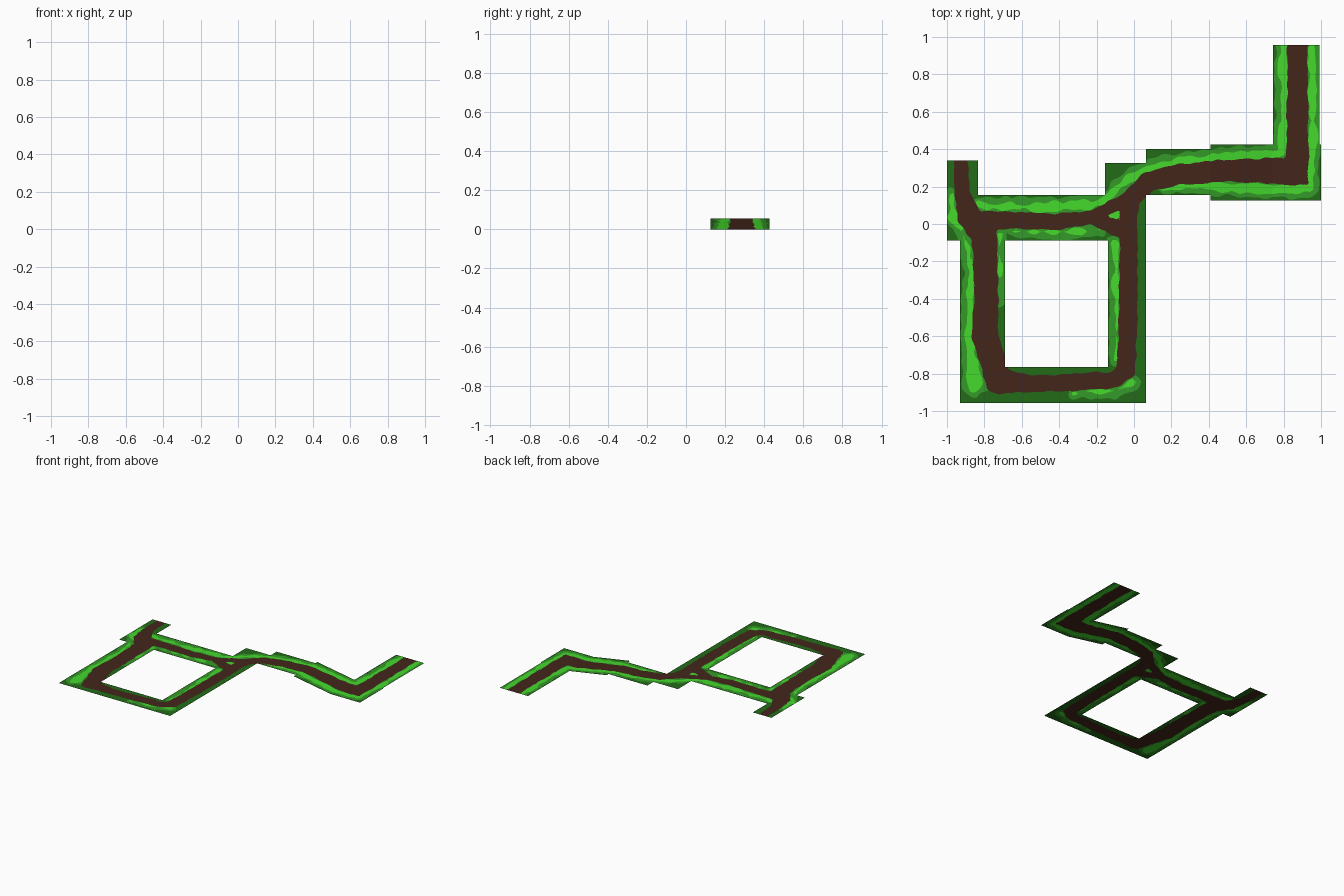
import bpy, bmesh, math
from mathutils import Vector, noise

if "Cube" in bpy.data.objects:
    bpy.data.objects.remove(bpy.data.objects["Cube"])

TOP = 0.055          # height of the raised ground
CELL = 0.016         # sampling size of the painted ground


def material(name, rgb):
    m = bpy.data.materials.new(name)
    m.diffuse_color = (*rgb, 1)
    m.use_nodes = True
    m.node_tree.nodes["Principled BSDF"].inputs["Base Color"].default_value = m.diffuse_color
    return m


MATS = [material("dirt_brown", (0.056, 0.019, 0.011)),
        material("light_grass", (0.058, 0.70, 0.026)),
        material("mid_grass", (0.034, 0.32, 0.020)),
        material("dark_grass", (0.016, 0.150, 0.009))]

# Dirt path strokes: x, y, half width
DIRT = [
    [(-.925, .40, .035), (-.92, .17, .04), (-.88, .04, .065), (-.80, -.06, .068),
     (-.79, -.35, .066), (-.795, -.60, .07), (-.725, -.84, .068), (-.55, -.855, .045),
     (-.11, -.835, .045), (-.04, -.78, .05), (-.03, -.40, .048), (-.03, .0, .046),
     (-.02, .13, .05), (.07, .225, .052), (.22, .26, .054), (.45, .285, .057),
     (.80, .285, .07), (.865, .275, .066), (.875, .45, .058), (.875, 1.0, .055)],
    [(-.84, .02, .05), (-.60, .02, .045), (-.42, .01, .044), (-.22, .035, .035),
     (-.02, .15, .03)],
    [(-.22, .03, .035), (-.05, -.04, .04)],
    [(.87, .265, .05), (.90, .24, .03), (.925, .217, .01)],
]
# Bright grass strokes beside the dirt
GRASS = [
    [(-.83, .10, .022), (-.70, .09, .028), (-.45, .09, .034), (-.22, .105, .032),
     (-.12, .15, .02), (-.08, .20, .025), (-.02, .24, .03), (.10, .29, .045),
     (.30, .33, .038), (.60, .355, .04), (.79, .38, .03), (.80, .55, .026),
     (.80, 1.0, .026)],
    [(.16, .195, .012), (.40, .205, .028), (.70, .19, .030), (.93, .19, .034),
     (.955, .40, .026), (.955, 1.0, .026)],
    [(-.98, .16, .012), (-.965, .04, .028), (-.91, -.06, .02), (-.865, -.25, .024),
     (-.88, -.50, .028), (-.87, -.70, .038), (-.85, -.85, .052)],
    [(-.72, -.06, .018), (-.715, -.30, .016), (-.72, -.42, .004)],
    [(-.65, -.04, .010), (-.40, -.045, .018), (-.18, -.03, .012)],
    [(-.10, -.10, .022), (-.09, -.45, .024), (-.095, -.72, .020)],
    [(-.32, -.905, .010), (-.10, -.89, .022), (-.01, -.85, .026)],
    [(-.13, .05, .03), (-.09, .05, .03)],
]


def stroke_field(strokes, x, y):
    """Positive inside the tapered strokes."""
    best = -9
    for line in strokes:
        for (ax, ay, ar), (bx, by, br) in zip(line, line[1:]):
            dx, dy = bx - ax, by - ay
            t = ((x - ax) * dx + (y - ay) * dy) / (dx * dx + dy * dy)
            t = min(1, max(0, t))
            d = math.hypot(x - ax - t * dx, y - ay - t * dy)
            best = max(best, ar + t * (br - ar) - d)
    return best


def wobble(x, y, seed, size, freq=16):
    return noise.noise(Vector((x * freq, y * freq, seed))) * size


def dirt(p):
    return stroke_field(DIRT, *p) + wobble(*p, 1.3, .010, 22)


def light(p):
    return stroke_field(GRASS, *p) - .007 + wobble(*p, 5.7, .022)


def mid(p):
    return stroke_field(GRASS, *p) + .020 + wobble(*p, 9.1, .022)


def split(poly, field):
    """Cut a polygon along the zero line of a field: inside and outside."""
    inside, outside = [], []
    vals = [field(p) for p in poly]
    for i, p in enumerate(poly):
        j = (i + 1) % len(poly)
        q, a, b = poly[j], vals[i], vals[j]
        (inside if a > 0 else outside).append(p)
        if (a > 0) != (b > 0):
            t = a / (a - b)
            c = (p[0] + t * (q[0] - p[0]), p[1] + t * (q[1] - p[1]))
            inside.append(c)
            outside.append(c)
    return inside, outside


def ground(name, x0, x1, y0, y1, z0, z1):
    """Flat or sloping rectangle of ground with painted path."""
    bm = bmesh.new()
    nx, ny = math.ceil((x1 - x0) / CELL), math.ceil((y1 - y0) / CELL)
    X = [x0 + (x1 - x0) * i / nx for i in range(nx + 1)]
    Y = [y0 + (y1 - y0) * j / ny for j in range(ny + 1)]
    for i in range(nx):
        for j in range(ny):
            a, b = (X[i], Y[j]), (X[i + 1], Y[j])
            c, d = (X[i + 1], Y[j + 1]), (X[i], Y[j + 1])
            for rest in ([a, b, c], [a, c, d]):
                pieces = []
                for field in (dirt, light, mid):
                    part, rest = split(rest, field) if len(rest) > 2 else ([], [])
                    pieces.append(part)
                for k, poly in enumerate(pieces + [rest]):
                    if len(poly) > 2:
                        f = bm.faces.new([bm.verts.new(
                            (px, py, z0 + (z1 - z0) * (px - x0) / (x1 - x0)))
                            for px, py in poly])
                        f.material_index = k
    bmesh.ops.remove_doubles(bm, verts=bm.verts, dist=1e-5)
    me = bpy.data.meshes.new(name)
    bm.to_mesh(me)
    bm.free()
    for m in MATS:
        me.materials.append(m)
    bpy.context.collection.objects.link(bpy.data.objects.new(name, me))


# Raised ground
ground("west_entrance", -1.0, -.835, -.087, .34, TOP, TOP)
ground("north_path", -.835, .063, -.087, .155, TOP, TOP)
ground("west_path", -.93, -.69, -.956, -.087, TOP, TOP)
ground("south_path", -.69, -.14, -.956, -.765, TOP, TOP)
ground("east_path", -.14, .063, -.956, -.087, TOP, TOP)
ground("junction", -.155, .063, .155, .325, TOP, TOP)
ground("link_path", .063, .41, .155, .402, TOP, TOP)
# Slope down to the lower ground
ground("ramp", .41, .74, .125, .426, TOP, 0)
ground("corner", .74, 1.0, .125, .426, 0, 0)
ground("exit_path", .742, .993, .426, .956, 0, 0)
